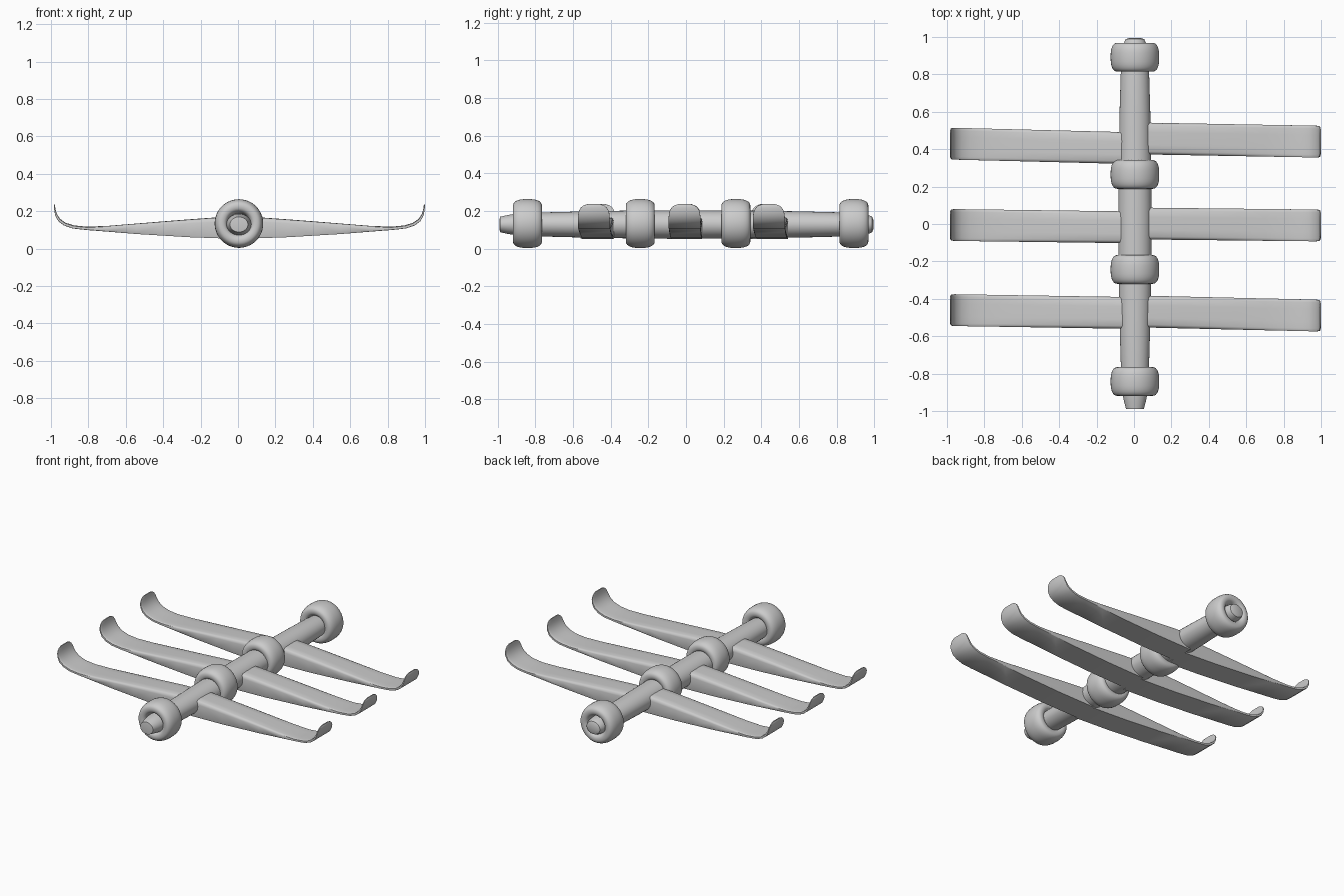
import bpy, math

if "Cube" in bpy.data.objects:
    bpy.data.objects.remove(bpy.data.objects["Cube"])

CX, CZ = 0.005, 0.134


def make(name, verts, faces, angle=40):
    me = bpy.data.meshes.new(name)
    me.from_pydata(verts, [], faces)
    me.update()
    ob = bpy.data.objects.new(name, me)
    bpy.context.collection.objects.link(ob)
    bpy.ops.object.select_all(action='DESELECT')
    ob.select_set(True)
    bpy.context.view_layer.objects.active = ob
    bpy.ops.object.mode_set(mode='EDIT')
    bpy.ops.mesh.select_all(action='SELECT')
    bpy.ops.mesh.normals_make_consistent(inside=False)
    bpy.ops.object.mode_set(mode='OBJECT')
    bpy.ops.object.shade_smooth_by_angle(angle=math.radians(angle))
    return ob


def loft(name, rings, closed=False, angle=40):
    """Skin a list of equal-length loops; cap the ends unless closed."""
    n, m = len(rings[0]), len(rings)
    verts = [p for r in rings for p in r]
    faces = [(i * n + j, i * n + (j + 1) % n,
              (i + 1) % m * n + (j + 1) % n, (i + 1) % m * n + j)
             for i in range(m if closed else m - 1) for j in range(n)]
    if not closed:
        faces += [tuple(range(n)), tuple(range((m - 1) * n, m * n))]
    return make(name, verts, faces, angle)


def circle(r, y, n, cz, squash=1.0):
    return [(CX + r * math.cos(2 * math.pi * k / n), y,
             cz + squash * r * math.sin(2 * math.pi * k / n)) for k in range(n)]


# Central shaft, slightly flattened, fullest in the middle
shaft = [(-0.99, 0.03), (-0.988, 0.048), (-0.95, 0.058), (-0.91, 0.066),
         (-0.8, 0.074), (-0.6, 0.08), (-0.3, 0.087), (0, 0.089), (0.3, 0.087),
         (0.6, 0.082), (0.8, 0.076), (0.91, 0.066), (0.965, 0.06),
         (0.988, 0.05), (0.995, 0.03)]
loft("shaft", [circle(r, y, 32, 0.129, 0.85) for y, r in shaft])

# Rounded collars around the shaft
for i, y0 in enumerate((-0.842, -0.243, 0.265, 0.892)):
    rings = []
    for k in range(28):
        a = 2 * math.pi * k / 28
        c, s = math.cos(a), math.sin(a)
        r = 0.092 + 0.038 * math.copysign(abs(c) ** 0.8, c)
        y = y0 + 0.077 * math.copysign(abs(s) ** 0.8, s)
        rings.append(circle(r, y, 48, CZ))
    loft(f"collar_{i + 1}", rings, True, 60)

# Blade stations: top x, top z, bottom x, bottom z, width factor
stations = [(0.0, 0.172, 0.0, 0.052, 1), (0.13, 0.166, 0.13, 0.056, 1),
            (0.27, 0.156, 0.27, 0.061, 1), (0.40, 0.146, 0.40, 0.069, 1),
            (0.55, 0.134, 0.55, 0.078, 1), (0.70, 0.122, 0.70, 0.090, 1),
            (0.82, 0.117, 0.83, 0.100, 1), (0.89, 0.124, 0.90, 0.108, 1),
            (0.935, 0.138, 0.945, 0.124, 1), (0.965, 0.158, 0.976, 0.147, 1),
            (0.983, 0.185, 0.992, 0.178, 0.98), (0.989, 0.205, 0.997, 0.202, 0.92),
            (0.992, 0.220, 0.999, 0.219, 0.80), (0.993, 0.230, 1.0, 0.230, 0.64),
            (0.994, 0.237, 1.0, 0.237, 0.40)]
# Section outline: across the width, and fraction from bottom to top
section = [(-0.97, 0), (0.97, 0), (1, 0.08), (1, 0.78), (0.95, 0.92), (0.82, 0.985),
           (0.4, 1), (-0.4, 1), (-0.82, 0.985), (-0.95, 0.92), (-1, 0.78), (-1, 0.08)]


def blade(name, side, y_root, y_tip, reach):
    rings = []
    for xt, zt, xb, zb, w in stations:
        yc = y_root + (y_tip - y_root) * xt
        rings.append([(side * reach * (xb + (xt - xb) * t), yc + 0.085 * w * u,
                       zb + (zt - zb) * t) for u, t in section])
    loft(name, rings, angle=45)


# Three pairs of blades, each swept slightly
for label, left, right in (("back", (0.405, 0.43), (0.458, 0.44)),
                           ("middle", (-0.018, -0.005), (0.003, -0.008)),
                           ("front", (-0.476, -0.46), (-0.467, -0.49))):
    blade(f"{label}_left_blade", -1, *left, 0.985)
    blade(f"{label}_right_blade", 1, *right, 1.0)
